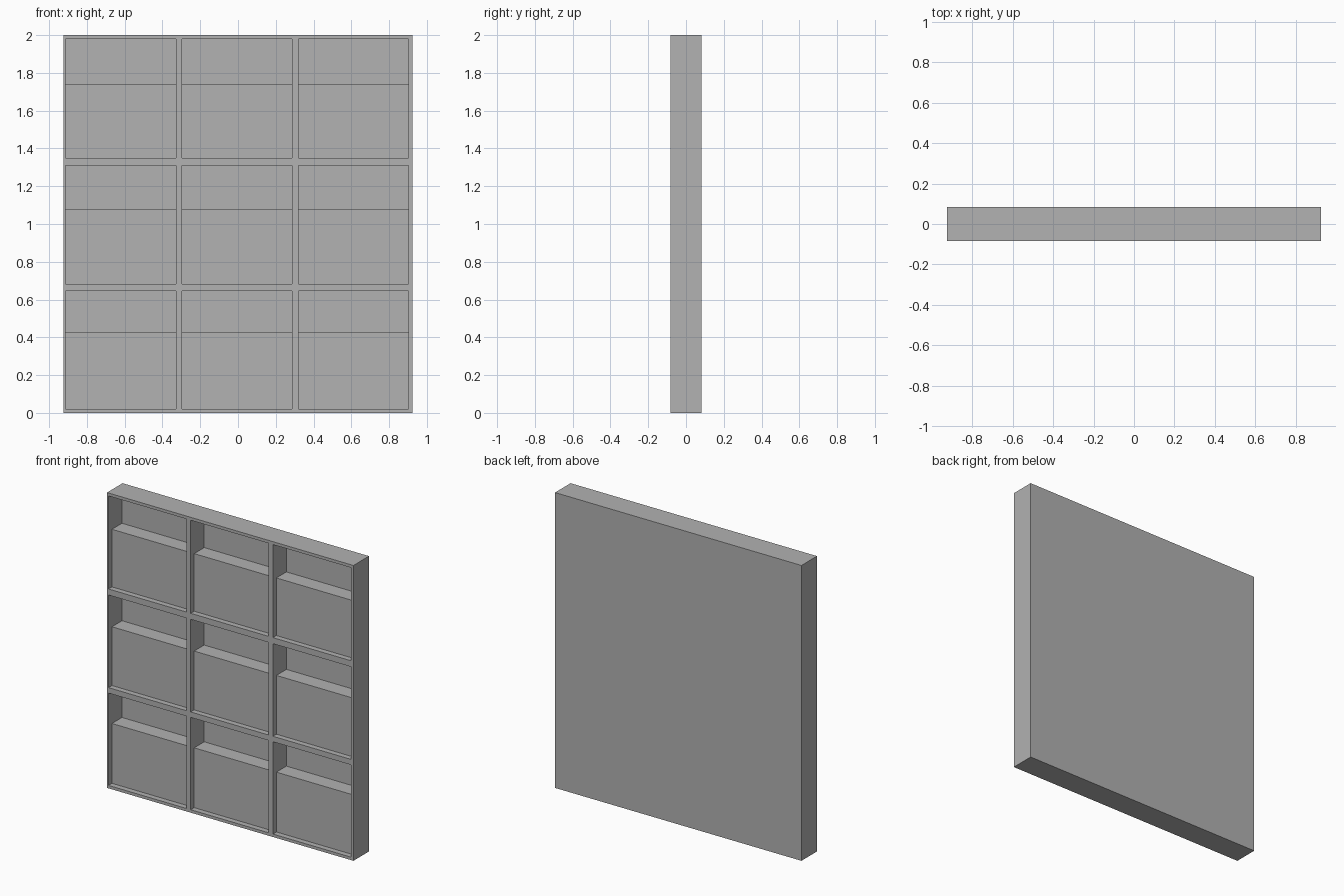
import bpy
import bmesh
from mathutils import Matrix, Vector

if "Cube" in bpy.data.objects:
    bpy.data.objects.remove(bpy.data.objects["Cube"], do_unlink=True)

# Single grey finish
grey = bpy.data.materials.new("grey")
grey.use_nodes = True
colour = (0.445, 0.445, 0.445, 1)
grey.diffuse_color = colour
grey.node_tree.nodes["Principled BSDF"].inputs["Base Color"].default_value = colour


def boxes(name, extents):
    """One object made of boxes, each given as (x, y, z) ranges."""
    bm = bmesh.new()
    for ranges in extents:
        low = Vector([r[0] for r in ranges])
        high = Vector([r[1] for r in ranges])
        place = Matrix.Translation((low + high) / 2) @ Matrix.Diagonal((*(high - low), 1))
        bmesh.ops.create_cube(bm, size=1, matrix=place)
    mesh = bpy.data.meshes.new(name)
    bm.to_mesh(mesh)
    bm.free()
    mesh.materials.append(grey)
    obj = bpy.data.objects.new(name, mesh)
    bpy.context.collection.objects.link(obj)
    return obj


HALF_WIDTH, HALF_DEPTH, HEIGHT = 0.923, 0.083, 2.0
BACK_Y = 0.061      # front of the back board
PANEL_Y = -0.046    # front of the lower panels

columns = {"right": (-0.912, -0.327), "middle": (-0.296, 0.287), "left": (0.32, 0.903)}
# Each row: opening bottom, opening top, panel top
rows = {"bottom": (0.02, 0.645, 0.425), "middle": (0.682, 1.309, 1.08), "top": (1.35, 1.98, 1.74)}

# Cabinet frame with nine openings cut from the front
frame = boxes("cabinet_frame", [((-HALF_WIDTH, HALF_WIDTH), (-HALF_DEPTH, HALF_DEPTH), (0, HEIGHT))])
cutter = boxes("opening_cutter", [(x, (-0.2, BACK_Y), (low, high))
                                  for x in columns.values() for low, high, _ in rows.values()])
cutter.hide_render = True
cut = frame.modifiers.new("openings", "BOOLEAN")
cut.operation = "DIFFERENCE"
cut.solver = "EXACT"
cut.object = cutter
bpy.context.view_layer.objects.active = frame
bpy.ops.object.modifier_apply(modifier=cut.name)
bpy.data.objects.remove(cutter, do_unlink=True)

# Solid lower panel in each opening, leaving a ledge on top
for column, x in columns.items():
    for row, (low, _, panel_top) in rows.items():
        boxes(f"{row}_{column}_panel", [(x, (PANEL_Y, BACK_Y), (low, panel_top))])
